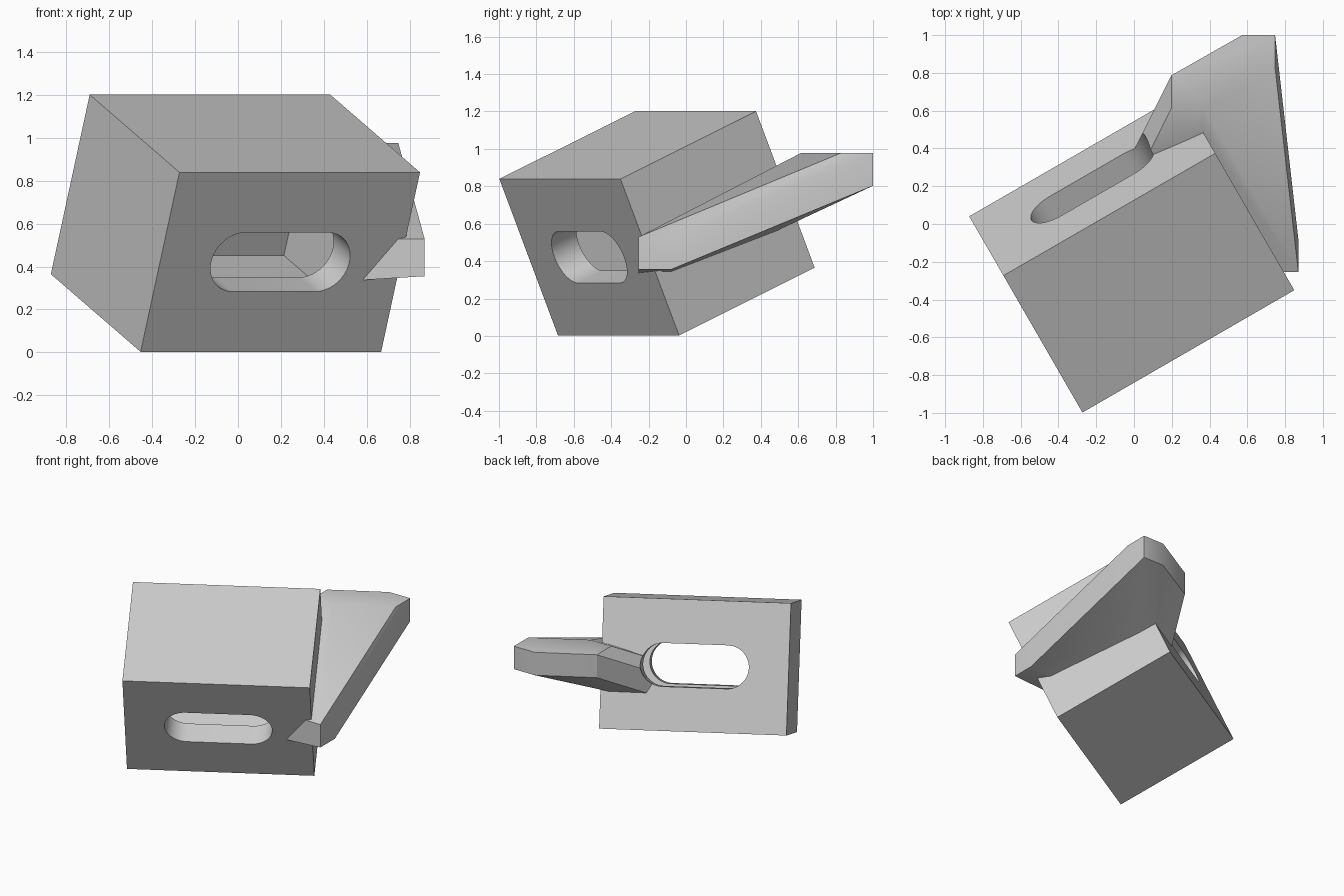
import bpy
import bmesh
import math
from mathutils import Matrix, Vector

default_cube = bpy.data.objects.get("Cube")
if default_cube:
    bpy.data.objects.remove(default_cube, do_unlink=True)

WIDTH, DEPTH, WALL = 1.295, 0.912, 0.167
SLOT_RADIUS, SLOT_HALF = 0.15, 0.222
ROD = 0.174

# Tilted frame shared by the box and its openings
FRAME = (Matrix.Translation((-0.012, -0.155, 0.602))
         @ Matrix.Rotation(math.radians(30), 4, "Z")
         @ Matrix.Rotation(math.radians(23.4), 4, "X"))

grey = bpy.data.materials.new("light grey")
grey.use_nodes = True
colour = (0.6, 0.6, 0.6, 1)
grey.diffuse_color = colour
grey.node_tree.nodes["Principled BSDF"].inputs["Base Color"].default_value = colour


def make_object(name, bm, matrix=None):
    bmesh.ops.recalc_face_normals(bm, faces=bm.faces)
    mesh = bpy.data.meshes.new(name)
    bm.to_mesh(mesh)
    bm.free()
    mesh.materials.append(grey)
    obj = bpy.data.objects.new(name, mesh)
    bpy.context.collection.objects.link(obj)
    if matrix:
        obj.matrix_world = matrix
    return obj


def box(name, size):
    bm = bmesh.new()
    bmesh.ops.create_cube(bm, size=1, matrix=Matrix.Diagonal((*size, 1)))
    return make_object(name, bm, FRAME)


def slot(name, length, segments=24):
    """Stadium outline extruded through the box from front to back."""
    bm = bmesh.new()
    ring = []
    for side in (1, -1):
        for i in range(segments + 1):
            a = math.pi * (i / segments - 0.5)
            x = side * (SLOT_HALF + SLOT_RADIUS * math.cos(a))
            z = side * SLOT_RADIUS * math.sin(a)
            ring.append(bm.verts.new((x, -length / 2, z)))
    face = bm.faces.new(ring)
    new = bmesh.ops.extrude_face_region(bm, geom=[face])["geom"]
    bmesh.ops.translate(bm, vec=(0, length, 0),
                        verts=[v for v in new if isinstance(v, bmesh.types.BMVert)])
    return make_object(name, bm, FRAME)


def swept_hull(name, centres):
    """Convex hull of small upright cubes placed at the given centres."""
    bm = bmesh.new()
    for c in centres:
        bmesh.ops.create_cube(bm, size=ROD, matrix=Matrix.Translation(c))
    for f in list(bm.faces):
        bm.faces.remove(f)
    for e in list(bm.edges):
        bm.edges.remove(e)
    result = bmesh.ops.convex_hull(bm, input=bm.verts)
    inside = {v for v in result["geom_interior"] + result["geom_unused"]
              if isinstance(v, bmesh.types.BMVert)}
    bmesh.ops.delete(bm, geom=list(inside), context="VERTS")
    bmesh.ops.dissolve_limit(bm, angle_limit=math.radians(0.5),
                             verts=bm.verts, edges=bm.edges)
    return make_object(name, bm)


def cut(target, cutter):
    bpy.context.view_layer.objects.active = target
    mod = target.modifiers.new("cut", "BOOLEAN")
    mod.operation = "DIFFERENCE"
    mod.solver = "EXACT"
    mod.object = cutter
    bpy.ops.object.modifier_apply(modifier=mod.name)


# Hollow box and its side fin
housing = box("hollow_box", (WIDTH, DEPTH, DEPTH))
fin = swept_hull("side_fin", [
    Vector((0.66, 0.913, 0.89)),
    Vector((0.285, 0.70, 0.89)),
    Vector((0.783, -0.167, 0.442)),
    Vector((-0.148, -0.167, 0.385)),
])

# Cutters for the cavity, the slot and the seat of the fin
solid = box("solid_cutter", (WIDTH, DEPTH, DEPTH))
cavity = box("cavity_cutter", [s - 2 * WALL for s in (WIDTH, DEPTH, DEPTH)])
opening = slot("slot_cutter", 3)
bpy.context.view_layer.update()

cut(fin, solid)
cut(fin, opening)
cut(housing, cavity)
cut(housing, opening)
for helper in (solid, cavity, opening):
    helper.hide_render = True
    bpy.data.objects.remove(helper, do_unlink=True)

# Smooth the rounded slot ends and the gentle folds of the fin
for obj in bpy.context.selected_objects:
    obj.select_set(False)
for obj in (housing, fin):
    obj.select_set(True)
bpy.context.view_layer.objects.active = housing
bpy.ops.object.shade_smooth_by_angle(angle=math.radians(30))
